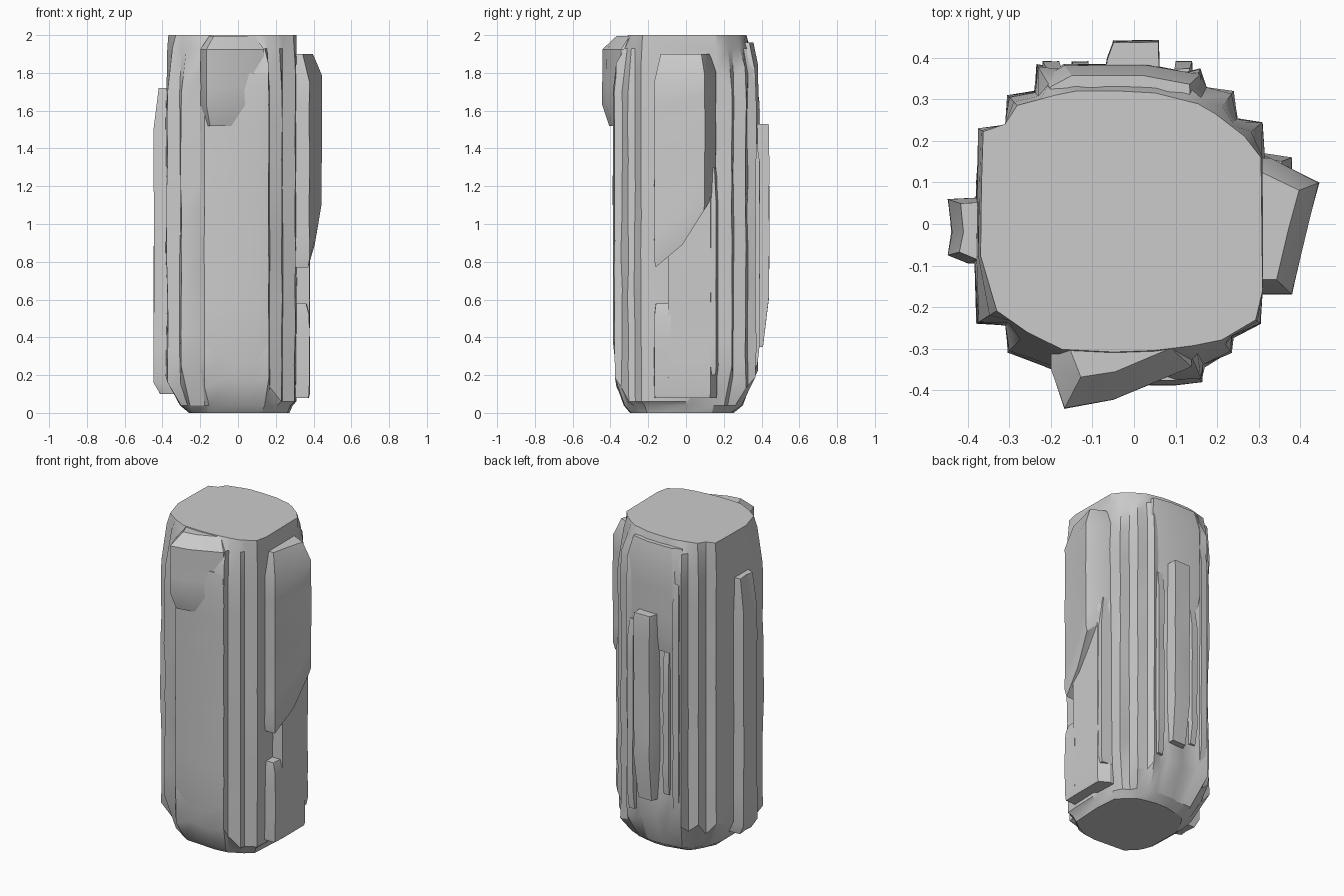
import bpy, bmesh, math, random
from mathutils import Vector
from mathutils.geometry import intersect_line_line_2d

if "Cube" in bpy.data.objects:
    bpy.data.objects.remove(bpy.data.objects["Cube"])

random.seed(4)


def loft(name, rings, angle=28):
    """Skin a stack of equal-length rings and close both ends."""
    bm = bmesh.new()
    vr = [[bm.verts.new(p) for p in r] for r in rings]
    n = len(vr[0])
    for a, b in zip(vr, vr[1:]):
        for i in range(n):
            j = (i + 1) % n
            bm.faces.new((a[i], a[j], b[j], b[i]))
    bm.faces.new(vr[0][::-1])
    bm.faces.new(vr[-1])
    bmesh.ops.recalc_face_normals(bm, faces=bm.faces)
    me = bpy.data.meshes.new(name)
    bm.to_mesh(me)
    bm.free()
    ob = bpy.data.objects.new(name, me)
    bpy.context.collection.objects.link(ob)
    bpy.ops.object.select_all(action='DESELECT')
    ob.select_set(True)
    bpy.context.view_layer.objects.active = ob
    bpy.ops.object.shade_smooth_by_angle(angle=math.radians(angle))
    return ob


def clip(p, poly):
    """Pull a point towards the axis until it lies on the polygon."""
    o, far = Vector((0, 0)), Vector(p) * 4
    for a, b in zip(poly, poly[1:] + poly[:1]):
        hit = intersect_line_line_2d(o, far, Vector(a), Vector(b))
        if hit and hit.length < Vector(p).length:
            return hit
    return Vector(p)


def slab(name, pts, lo, hi, n=7, keep=0.0):
    """Layered slab against the core: lo/hi = (height, chamfer height, inset).
    Points may carry an extra bottom offset as a third value."""
    c = Vector((sum(p[0] for p in pts), sum(p[1] for p in pts))) / len(pts) * (0.6 - keep)
    zs = [(lo[0], lo[2]), (lo[0] + lo[1], 1)]
    a, b = lo[0] + lo[1], hi[0] - hi[1]
    zs += [(a + (b - a) * i / n, 1) for i in range(1, n)]
    zs += [(b, 1), (hi[0], hi[2])]
    rings = []
    for z, k in zs:
        ring = []
        for p in pts:
            q = c + (Vector(p[:2]) - c) * (k - random.uniform(0, 0.02))
            off = p[2] if len(p) > 2 else 0
            ring.append((q.x, q.y, z + off * (hi[0] - z) / (hi[0] - lo[0])))
        rings.append(ring)
    return loft(name, rings)


# Fluted core: stepped cross-section blended into smaller top and bottom caps
outline = [(-.38, -.24), (-.31, -.245), (-.305, -.31), (-.2, -.35), (-.18, -.375),
           (-.06, -.38), (.06, -.38), (.165, -.38), (.17, -.345), (.235, -.31),
           (.24, -.275), (.305, -.24), (.31, -.16), (.315, 0), (.315, .165),
           (.31, .245), (.25, .255), (.24, .32), (.175, .33), (.16, .375),
           (.1, .36), (.06, .375), (-.05, .375), (-.1, .36), (-.16, .375),
           (-.235, .385), (-.24, .32), (-.305, .31), (-.31, .24), (-.375, .23),
           (-.38, .1), (-.385, -.08)]
top = [(-.37, -.18), (-.2, -.3), (0, -.31), (.2, -.285), (.31, -.22), (.305, .18),
       (.17, .285), (.03, .32), (-.15, .32), (-.3, .28), (-.365, .22)]
bottom = [(-.25, -.17), (-.19, -.28), (.1, -.3), (.26, -.22), (.28, .12),
          (.16, .23), (0, .26), (-.18, .22), (-.26, .08)]
steps = 9
columns = []
for i, p in enumerate(outline):
    zb, zt = random.uniform(.13, .27), random.uniform(1.68, 1.86)
    if p[0] > .2 and p[1] < .1:
        zb = .06
    t, b = clip(p, top), clip(p, bottom)
    v = Vector(p)
    col = [(*b, 0), (*(b.lerp(v, .4)), .04)]
    for s in range(steps + 1):
        q = v * random.uniform(.975, 1.0)
        col.append((*q, zb + (zt - zb) * s / steps))
    col += [(*(t.lerp(v, .35)), 1.93), (*t, 2.0)]
    columns.append(col)
loft("stone_core", list(zip(*columns)))

# Right side: large upper slab with slanted underside, and two lower slabs
slab("right_upper_slab", [(.2, -.17), (.38, -.17), (.415, -.02, .12), (.447, .1, .3), (.33, .16, .4), (.2, .16, .4)],
     (.77, .05, .96), (1.9, .15, .8))
slab("right_middle_slab", [(.2, -.1), (.38, -.095), (.383, .13), (.32, .165), (.2, .165)],
     (.08, .02, .98), (1.35, .1, .9))
slab("right_lower_slab", [(.2, -.17), (.38, -.168), (.38, -.08), (.2, -.08)],
     (.08, .02, .98), (.58, .06, .92), 3)
slab("right_back_rib", [(.25, .12), (.38, .125), (.38, .16), (.25, .18)],
     (.2, .05, .95), (1.3, .2, .88))

# Left side: long raised rib
slab("left_rib", [(-.25, .07), (-.448, .06), (-.44, -.02), (-.448, -.075), (-.4, -.095), (-.25, -.1)],
     (.1, .06, .85), (1.72, .22, .88))

# Front: broad raised panel and overhanging chunk at the upper left
slab("front_panel", [(-.18, -.2), (-.18, -.375), (-.1, -.388), (.1, -.388), (.165, -.382), (.165, -.2)],
     (.2, .18, .9), (1.8, .1, .95))
slab("front_top_chunk", [(-.2, -.15), (-.2, -.35), (-.168, -.445), (-.05, -.425), (.14, -.345), (.14, -.15)],
     (1.52, .11, .86), (1.995, .07, .72), 3)

# Back: central raised rib, shorter flutes and an upper ledge
slab("back_rib", [(.065, .25), (.06, .442), (0, .442), (-.05, .442), (-.065, .4), (-.09, .25)],
     (.35, .27, .85), (1.53, .02, .98))
for x, lo, hi in ((-.2, .3, 1.75), (-.13, .4, 1.3), (.12, .25, 1.45)):
    slab("back_flute", [(x + .025, .25), (x + .02, .392), (x - .02, .392), (x - .025, .25)],
         (lo, .12, .93), (hi, .12, .92))
slab("back_ledge", [(.16, .2), (.16, .36), (.03, .385), (-.17, .385), (-.23, .35), (-.2, .2)],
     (1.3, .1, .94), (1.96, .12, .87), 3)
